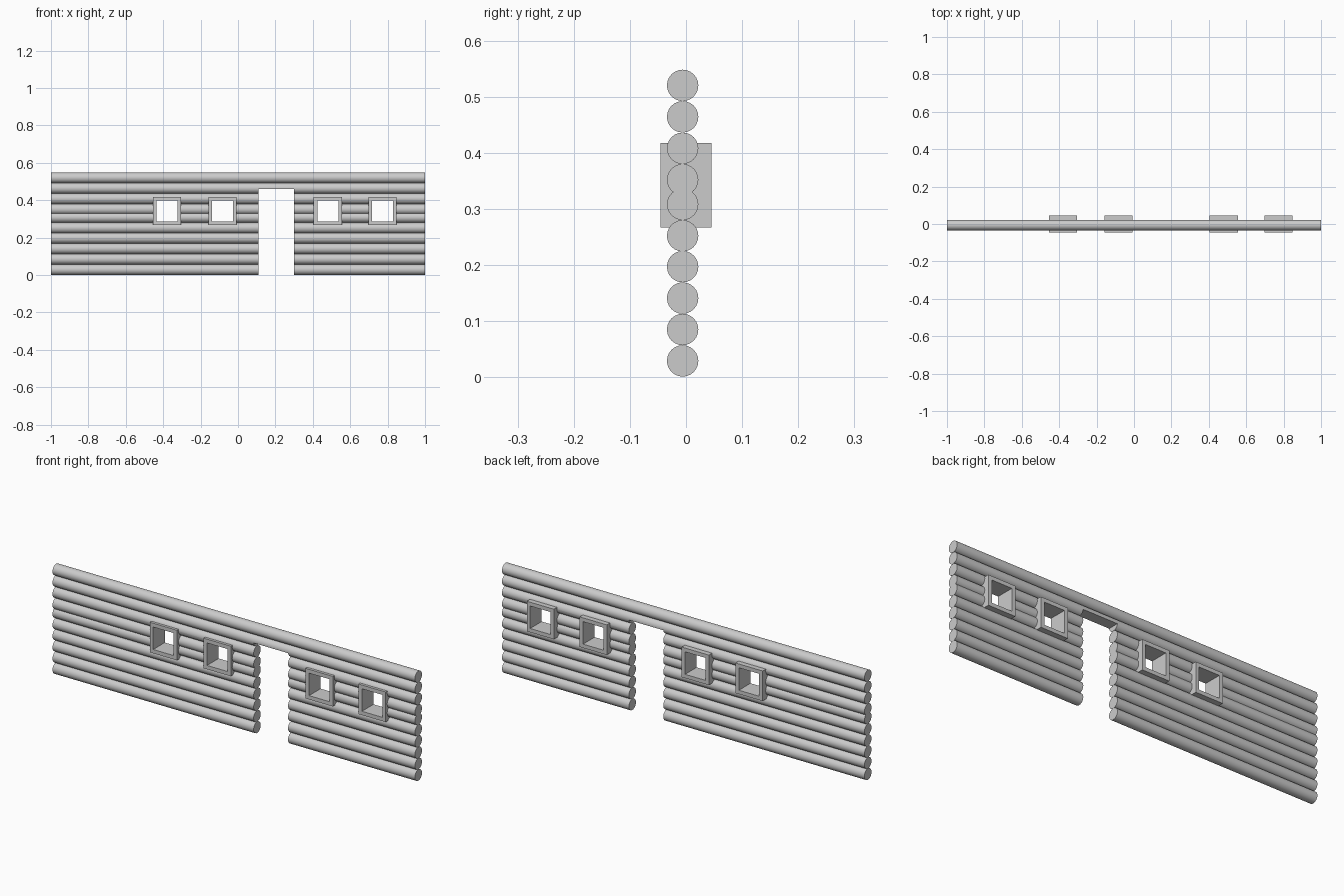
import bpy
import math

cube = bpy.data.objects.get("Cube")
if cube:
    bpy.data.objects.remove(cube, do_unlink=True)

grey = bpy.data.materials.new("plain_grey")
grey.use_nodes = True
GREY = (0.6, 0.6, 0.6, 1)
grey.diffuse_color = GREY
grey.node_tree.nodes["Principled BSDF"].inputs["Base Color"].default_value = GREY

RADIUS, LOG_Y = 0.028, -0.006
LOG_HEIGHTS = [0.029, 0.085, 0.141, 0.197, 0.252, 0.308, 0.352, 0.408, 0.464, 0.52]
DOOR = (0.11, 0.3, 0.46)
WINDOW_X = [-0.38, -0.083, 0.48, 0.772]
WINDOW_Z, OUTER, INNER = 0.342, 0.15, 0.112


def box(name, centre, size):
    bpy.ops.mesh.primitive_cube_add(size=1, location=centre)
    ob = bpy.context.object
    ob.name = name
    ob.scale = size
    bpy.ops.object.transform_apply(location=False, rotation=False, scale=True)
    ob.data.materials.append(grey)
    return ob


def cut(ob, cutter):
    mod = ob.modifiers.new("opening", 'BOOLEAN')
    mod.operation = 'DIFFERENCE'
    mod.solver = 'EXACT'
    mod.object = cutter
    bpy.context.view_layer.objects.active = ob
    bpy.ops.object.modifier_apply(modifier=mod.name)


# Cutters for the doorway and the window holes
left, right, top = DOOR
door_cutter = box("door_cutter", ((left + right) / 2, 0, top - 0.3), (right - left, 0.3, 0.6))
mid = (OUTER + INNER) / 2
window_cutters = [box("window_cutter", (x, 0, WINDOW_Z), (mid, 0.3, mid)) for x in WINDOW_X]

# Stacked round logs, cut where they meet an opening
for i, z in enumerate(LOG_HEIGHTS):
    bpy.ops.mesh.primitive_cylinder_add(vertices=24, radius=RADIUS, depth=2,
                                        location=(0, LOG_Y, z),
                                        rotation=(0, math.pi / 2, 0))
    log = bpy.context.object
    log.name = f"log_{i + 1}"
    log.data.materials.append(grey)
    if z - RADIUS < top:
        cut(log, door_cutter)
    if abs(z - WINDOW_Z) < mid / 2 + RADIUS:
        for cutter in window_cutters:
            cut(log, cutter)
    bpy.ops.object.select_all(action='DESELECT')
    log.select_set(True)
    bpy.context.view_layer.objects.active = log
    bpy.ops.object.shade_smooth_by_angle(angle=math.radians(35))

# Square window frames that stand proud on both sides of the wall
for i, x in enumerate(WINDOW_X):
    frame = box(f"window_frame_{i + 1}", (x, 0, WINDOW_Z), (OUTER, 0.091, OUTER))
    hole = box("frame_cutter", (x, 0, WINDOW_Z), (INNER, 0.3, INNER))
    cut(frame, hole)
    bpy.data.objects.remove(hole, do_unlink=True)

for cutter in window_cutters + [door_cutter]:
    bpy.data.objects.remove(cutter, do_unlink=True)
